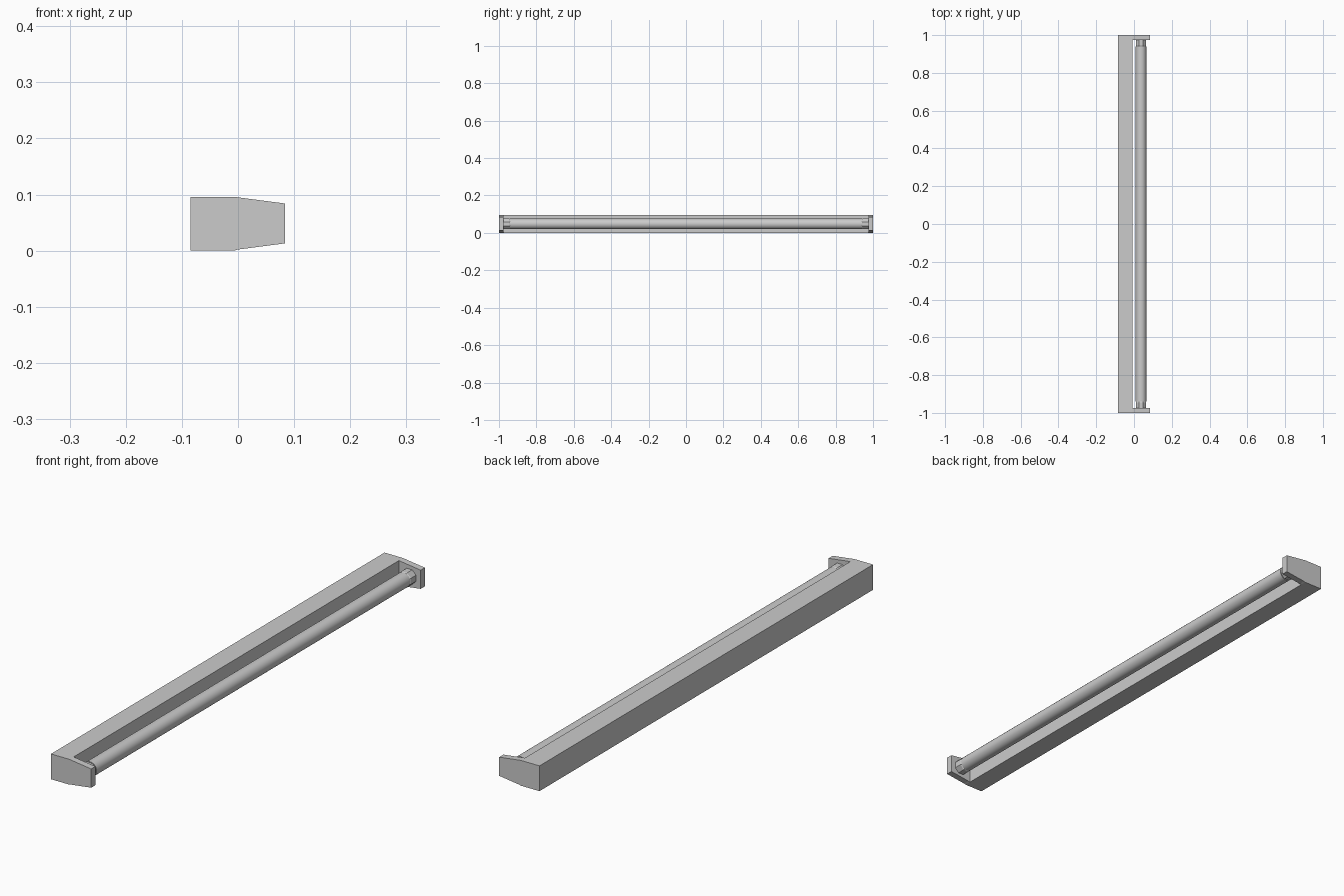
import bpy, bmesh
from math import radians, cos, sin, pi

if "Cube" in bpy.data.objects:
    bpy.data.objects.remove(bpy.data.objects["Cube"])


def prism(name, profile, y0, y1):
    """Extrude an (x, z) outline along y."""
    bm = bmesh.new()
    face = bm.faces.new([bm.verts.new((x, y0, z)) for x, z in profile])
    new = bmesh.ops.extrude_face_region(bm, geom=[face])["geom"]
    bmesh.ops.translate(bm, vec=(0, y1 - y0, 0),
                        verts=[v for v in new if isinstance(v, bmesh.types.BMVert)])
    bmesh.ops.recalc_face_normals(bm, faces=bm.faces)
    return finish(name, bm)


def rod(name, rings, sides, x, z):
    """Round bar along y from (y, radius) rings."""
    bm = bmesh.new()
    loops = [[bm.verts.new((x + r * cos(2 * pi * (i + .5) / sides), y,
                            z + r * sin(2 * pi * (i + .5) / sides)))
              for i in range(sides)] for y, r in rings]
    for a, b in zip(loops, loops[1:]):
        for i in range(sides):
            j = (i + 1) % sides
            bm.faces.new((a[i], a[j], b[j], b[i]))
    bm.faces.new(loops[0])
    bm.faces.new(loops[-1])
    bmesh.ops.recalc_face_normals(bm, faces=bm.faces)
    return finish(name, bm)


def finish(name, bm):
    mesh = bpy.data.meshes.new(name)
    bm.to_mesh(mesh)
    bm.free()
    obj = bpy.data.objects.new(name, mesh)
    bpy.context.collection.objects.link(obj)
    return obj


# Long housing and the tapered end plates
LEFT, BEND, TIP, TOP = -0.085, -0.007, 0.084, 0.096
prism("housing", [(LEFT, 0), (BEND, 0), (BEND, TOP), (LEFT, TOP)], -0.975, 0.975)
plate = [(LEFT, 0), (BEND, 0), (0, 0.002), (TIP, 0.013),
         (TIP, 0.084), (0, 0.095), (BEND, TOP), (LEFT, TOP)]
for side, y in (("front", -1), ("back", 0.975)):
    prism(side + "_end_plate", plate, y, y + 0.025)

# Tube with stepped sockets at both ends
CX, CZ = 0.037, 0.048
tube = rod("tube", [(-0.94, 0.028), (0.94, 0.028)], 32, CX, CZ)
bpy.context.view_layer.objects.active = tube
tube.select_set(True)
bpy.ops.object.shade_smooth_by_angle(angle=radians(30))
for side, s in (("front", -1), ("back", 1)):
    rod(side + "_socket", [(s * 0.935, 0.024), (s * 0.945, 0.030), (s * 0.975, 0.030)], 8, CX, CZ)
